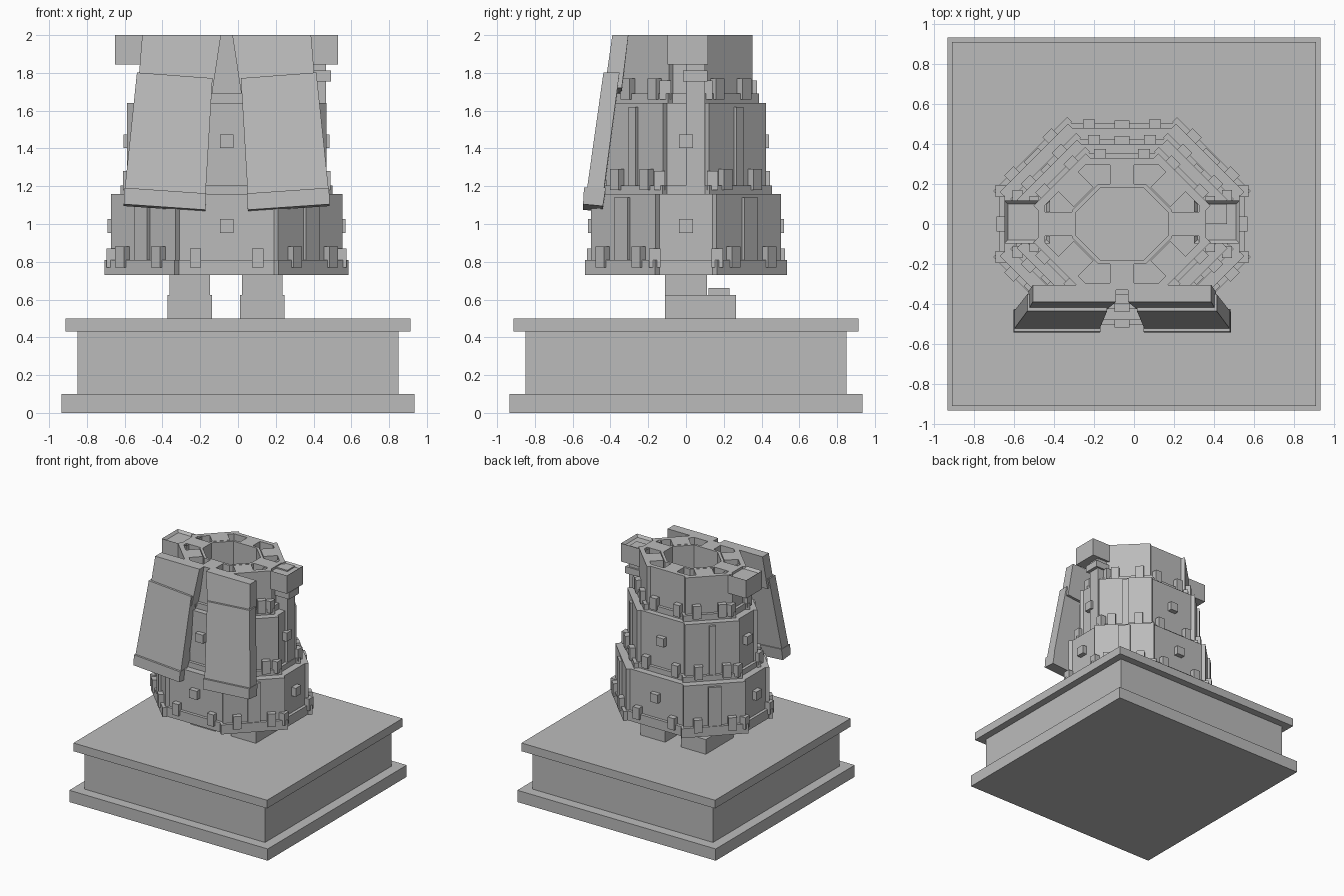
import bpy, bmesh, math
from mathutils import Matrix, Vector

if "Cube" in bpy.data.objects:
    bpy.data.objects.remove(bpy.data.objects["Cube"])

CX = -0.06  # the figure stands slightly left of the plinth centre
stone = bpy.data.materials.new("grey_stone")
stone.diffuse_color = (0.5, 0.5, 0.5, 1)
stone.use_nodes = True
stone.node_tree.nodes["Principled BSDF"].inputs["Base Color"].default_value = stone.diffuse_color


def finish(bm, name):
    bmesh.ops.recalc_face_normals(bm, faces=bm.faces)
    me = bpy.data.meshes.new(name)
    bm.to_mesh(me)
    bm.free()
    me.materials.append(stone)
    ob = bpy.data.objects.new(name, me)
    bpy.context.collection.objects.link(ob)
    return ob


def add_box(bm, c, s, ang=0):
    m = Matrix.Translation(c) @ Matrix.Rotation(ang, 4, 'Z') @ Matrix.Diagonal((*s, 1))
    bmesh.ops.create_cube(bm, size=1, matrix=m)


def box(name, x0, x1, y0, y1, z0, z1):
    bm = bmesh.new()
    add_box(bm, ((x0 + x1) / 2, (y0 + y1) / 2, (z0 + z1) / 2), (x1 - x0, y1 - y0, z1 - z0))
    return finish(bm, name)


def octagon(ax, ay, s):
    """Stretched octagon: flat sides at ax and ay, 45 degree sides on x + y = s."""
    q = [(ax, s - ax), (s - ay, ay)]
    pts = q + [(-x, y) for x, y in reversed(q)]
    return pts + [(-x, -y) for x, y in pts]


def prism(name, pts, z0, z1, inner=None):
    bm = bmesh.new()
    n = len(pts)
    ring = lambda p, z: [bm.verts.new((x + CX, y, z)) for x, y in p]
    a, b = ring(pts, z0), ring(pts, z1)
    if inner:
        c, d = ring(inner, z0), ring(inner, z1)
    else:
        bm.faces.new(a)
        bm.faces.new(b)
    for i in range(n):
        j = (i + 1) % n
        bm.faces.new((a[i], a[j], b[j], b[i]))
        if inner:
            bm.faces.new((c[j], c[i], d[i], d[j]))
            bm.faces.new((b[i], b[j], d[j], d[i]))
            bm.faces.new((a[j], a[i], c[i], c[j]))
    return finish(bm, name)


def slab(name, bottom, top):
    """Six-sided block from a bottom and a top quad, mirrored across the figure's middle."""
    for side in (-1, 1):
        bm = bmesh.new()
        flip = lambda p: (p[0] if side < 0 else 2 * CX - p[0], p[1], p[2])
        a = [bm.verts.new(flip(p)) for p in bottom]
        b = [bm.verts.new(flip(p)) for p in top]
        bm.faces.new(a)
        bm.faces.new(b)
        for i in range(4):
            j = (i + 1) % 4
            bm.faces.new((a[i], a[j], b[j], b[i]))
        finish(bm, name + ("_left" if side < 0 else "_right"))


# Plinth
box("plinth_foot", -.935, .935, -.935, .935, 0, .1)
box("plinth_block", -.85, .85, -.85, .85, .1, .43)
box("plinth_cap", -.912, .912, -.912, .912, .43, .5)

# Feet and ankles, toes towards the back
for tag, x in (("left", -.255), ("right", .128)):
    box("foot_" + tag, x - .117, x + .117, -.11, .265, .5, .625)
    box("ankle_" + tag, x - .108, x + .108, -.11, .11, .625, .74)
    box("toe_plate_" + tag, x - .055, x + .055, .12, .23, .62, .662)

# Skirt tiers: ax, ay, s, z0, z1, rim height, axis merlon offset, diagonal merlon offset
TIERS = [(.59, .48, .77, .73, 1.16, .08, .165, .135),
         (.505, .40, .645, 1.16, 1.64, .045, .14, .11),
         (.42, .33, .53, 1.64, 2.0, .05, .11, .10)]
for k, (ax, ay, s, z0, z1, rim, mo, do) in enumerate(TIERS):
    t = "tier%d_" % (k + 1)
    top = k == 2
    inner = octagon(ax - .035, ay - .035, s - .05)
    prism(t + "body", octagon(ax, ay, s), z0, z1, inner if top else None)
    g = .025
    prism(t + "rim", octagon(ax + g, ay + g, s + 1.41 * g), z0, z0 + rim,
          inner if top else None)
    panels, merlons, trims = bmesh.new(), bmesh.new(), bmesh.new()
    half = (ax + ay - s) / math.sqrt(2)
    mz = z0 + .09 if k == 0 else z0 + .07
    for sx in (-1, 1):
        for sy in (-1, 1):
            # centre, outward direction and run of one diagonal side
            c = Vector((sx * (s + ax - ay) / 2 + CX, sy * (s - ax + ay) / 2, 0))
            n = Vector((sx, sy, 0)).normalized()
            d = Vector((-sx, sy, 0)).normalized()
            a = math.atan2(n.y, n.x)
            # overlapping diagonal panel and its rim
            p = c - n * .012
            p.z = (z0 + z1) / 2
            add_box(panels, p, (.03, 2 * half + .06, z1 - z0), a)
            p = c + n * .012
            p.z = z0 + rim / 2
            add_box(panels, p, (.034, 2 * half + .1, rim), a)
            # pilaster
            if not top:
                p = c + n * .008
                p.z = (z0 + rim + z1 - .02) / 2
                add_box(trims, p, (.03, .1 if k == 0 else .05, z1 - .02 - z0 - rim), a)
            for o in (-do, do):
                p = c + n * .02 + d * o
                p.z = mz + .005
                add_box(merlons, p, (.05, .065, .11), a)
    for sg in (-1, 1):
        for o in (-mo, mo):
            add_box(merlons, (CX + sg * (ax + .02), o, mz), (.05, .06, .1))
            add_box(merlons, (CX + o, sg * (ay + .02), mz), (.06, .05, .1))
        # square studs on the flat sides
        if not top:
            zc = .99 if k == 0 else 1.438
            add_box(trims, (CX + sg * (ax + .01), 0, zc), (.06, .073, .073))
            add_box(trims, (CX, sg * (ay + .01), zc), (.073, .06, .073))
    finish(panels, t + "diagonal_panels")
    finish(merlons, t + "merlons")
    if top:
        trims.free()
    else:
        finish(trims, t + "pilasters_and_studs")

# Open core in the top tier with radial ribs
prism("core_tube", octagon(.25, .2, .32), 1.64, 2.0, octagon(.23, .18, .29))
ribs = bmesh.new()
for sg in (-1, 1):
    add_box(ribs, (CX, sg * .25, 1.82), (.12, .11, .36))
    add_box(ribs, (CX + sg * .32, 0, 1.82), (.15, .12, .36))
    for sy in (-1, 1):
        add_box(ribs, (CX + sg * .238, sy * .18, 1.82), (.13, .14, .36), math.radians(45 * sg * sy))
finish(ribs, "core_ribs")

# Two pairs of hanging front panels
slab("upper_hanging_panel",
     [(-.53, -.43, 1.72), (-.137, -.43, 1.69), (-.137, -.34, 1.69), (-.53, -.34, 1.72)],
     [(-.507, -.39, 2.0), (-.09, -.39, 2.0), (-.09, -.305, 2.0), (-.507, -.305, 2.0)])
slab("lower_hanging_panel",
     [(-.6, -.525, 1.18), (-.172, -.525, 1.15), (-.172, -.435, 1.15), (-.6, -.435, 1.18)],
     [(-.535, -.437, 1.802), (-.135, -.437, 1.772), (-.135, -.352, 1.772), (-.535, -.352, 1.802)])
slab("panel_hem",
     [(-.605, -.545, 1.105), (-.172, -.545, 1.075), (-.172, -.44, 1.065), (-.605, -.44, 1.095)],
     [(-.602, -.54, 1.192), (-.168, -.54, 1.162), (-.168, -.425, 1.162), (-.602, -.425, 1.192)])

# Hands: blocks with a shallow recess on top; the right one grips a pole
for tag, x in (("left", -.535), ("right", .415)):
    bm = bmesh.new()
    add_box(bm, (x, .01, 1.922), (.23, .215, .155))
    up = [f for f in bm.faces if f.calc_center_median().z > 1.99]
    bmesh.ops.inset_region(bm, faces=up, thickness=.025)
    bmesh.ops.translate(bm, vec=(0, 0, -.02), verts=up[0].verts)
    finish(bm, "hand_" + tag)
box("pole", .36, .465, 0, .1, 1.15, 1.99)
box("pole_collar", .335, .492, -.015, .115, 1.755, 1.812)
